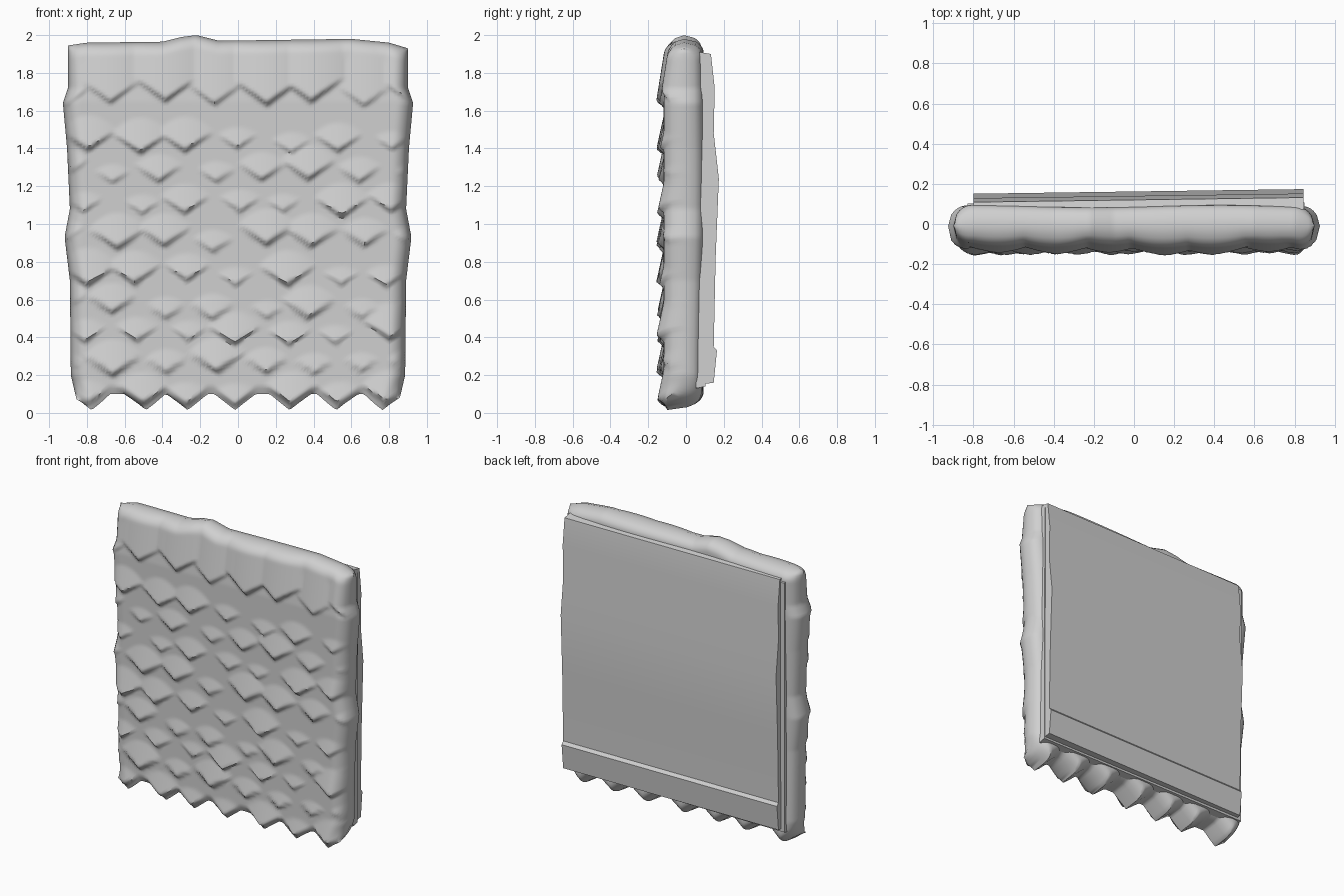
import bpy, bmesh, math, random

random.seed(4)
cube = bpy.data.objects.get("Cube")
if cube:
    bpy.data.objects.remove(cube)

grey = bpy.data.materials.new("plain_grey")
grey.use_nodes = True
colour = (0.63, 0.63, 0.63, 1)
grey.diffuse_color = colour
grey.node_tree.nodes["Principled BSDF"].inputs["Base Color"].default_value = colour


def finish(bm, name, angle):
    """Turn a bmesh into a smooth-shaded grey object."""
    bmesh.ops.remove_doubles(bm, verts=bm.verts[:], dist=0.0005)
    bmesh.ops.recalc_face_normals(bm, faces=bm.faces[:])
    mesh = bpy.data.meshes.new(name)
    bm.to_mesh(mesh)
    bm.free()
    mesh.materials.append(grey)
    obj = bpy.data.objects.new(name, mesh)
    bpy.context.collection.objects.link(obj)
    bpy.ops.object.select_all(action="DESELECT")
    obj.select_set(True)
    bpy.context.view_layer.objects.active = obj
    bpy.ops.object.shade_smooth_by_angle(angle=math.radians(angle))
    return obj


def interp(points, t):
    """Piecewise linear lookup in sorted (position, value) pairs."""
    if t <= points[0][0]:
        return points[0][1]
    for (a, va), (b, vb) in zip(points, points[1:]):
        if t <= b:
            return va + (vb - va) * (t - a) / (b - a)
    return points[-1][1]


# Outline of the padded body
TOP = [(-0.9, 1.945), (-0.8, 1.96), (-0.4, 1.965), (-0.3, 1.99), (-0.22, 2.0),
       (-0.1, 1.97), (0.6, 1.98), (0.8, 1.96), (0.9, 1.93)]
HALF_WIDTH = [(0.05, 0.85), (0.2, 0.885), (0.7, 0.89), (0.93, 0.918), (1.08, 0.89),
              (1.4, 0.905), (1.64, 0.927), (1.72, 0.9), (1.95, 0.9)]
PITCH = 0.265
SLOPE = 0.75

# Overlapping pointed scales: staggered rows of (x, z, depth at tip)
ROW_TIPS = [0.03, 0.2, 0.36, 0.5, 0.67, 0.86, 1.04, 1.21, 1.38, 1.62]
rows = []
for k, tip_z in enumerate(ROW_TIPS):
    shift = PITCH / 2 * (k % 2)
    rows.append([(i * PITCH + shift + random.uniform(-0.025, 0.025),
                  tip_z + random.uniform(-0.02, 0.02) * (k > 0),
                  random.uniform(0.14, 0.165)) for i in range(-4, 5)])


def bottom_edge(x):
    return min(0.1, min(cz - 0.015 + SLOPE * abs(x - cx) for cx, cz, d in rows[0]))


def front_depth(x, z):
    """Distance of the scaled front surface from the centre plane."""
    base = 0.118 if z < 1.65 else 0.118 - 0.03 * (z - 1.65) / 0.3
    best = base
    for row in rows:
        for cx, cz, tip in row:
            dx = abs(x - cx)
            if dx > 0.2:
                continue
            s = z - cz - SLOPE * dx
            if s <= 0:
                continue
            fall = 0.16 if row is rows[-1] else 0.22
            depth = tip - fall * (z - cz) - 0.8 * dx * dx
            best = max(best, min(depth, base + 1.4 * s))
    return best


def roundness(d, radius):
    t = max(0.0, 1 - d / radius)
    return math.sqrt(max(0.0, 1 - t * t))


# Padded body: a front and a back sheet joined along the rounded rim
NX, NZ = 120, 130
bm = bmesh.new()
for side in (-1, 1):
    grid = []
    for j in range(NZ + 1):
        line = []
        for i in range(NX + 1):
            u, v = 2 * i / NX - 1, j / NZ
            lo, hi = bottom_edge(u * 0.89), interp(TOP, u * 0.9)
            z = lo + v * (hi - lo)
            half = interp(HALF_WIDTH, z)
            x = u * half
            low = max(0.0, 1 - (z - lo) / 0.12)
            mid = -0.01 - 0.09 * low * low
            if side < 0:
                y = -front_depth(x, z)
            else:
                y = 0.088 + 0.006 * math.sin(5 * x + 3 * z)
            r = (roundness(half - abs(x), 0.09) * roundness(hi - z, 0.07)
                 * roundness(z - lo, 0.05 if side < 0 else 0.1))
            line.append(bm.verts.new((x, mid + (y - mid) * r, z)))
        grid.append(line)
    for j in range(NZ):
        for i in range(NX):
            bm.faces.new((grid[j][i], grid[j][i + 1], grid[j + 1][i + 1], grid[j + 1][i]))
finish(bm, "scaled_body", 50)


def extruded_profile(name, profile, x0, x1, skew):
    """Extrude a (y, z) outline along x, leaning back slightly towards +x."""
    bm = bmesh.new()
    ends = [[bm.verts.new((x, y + skew * x, z)) for y, z in profile] for x in (x0, x1)]
    n = len(profile)
    for i in range(n):
        k = (i + 1) % n
        bm.faces.new((ends[0][i], ends[0][k], ends[1][k], ends[1][i]))
    bm.faces.new(ends[0])
    bm.faces.new(ends[1][::-1])
    return finish(bm, name, 30)


# Back board with its shallow ridge and bottom lip
extruded_profile("back_board", [
    (0.06, 0.15), (0.135, 0.16), (0.152, 0.33), (0.135, 0.35), (0.145, 0.82),
    (0.162, 1.24), (0.135, 1.48), (0.14, 1.72), (0.12, 1.9), (0.06, 1.91)],
    -0.8, 0.845, 0.014)

# Thin backing between board and body
extruded_profile("backing_strip", [
    (0.05, 0.13), (0.1, 0.14), (0.105, 1.88), (0.05, 1.9)],
    -0.83, 0.85, 0.003)
